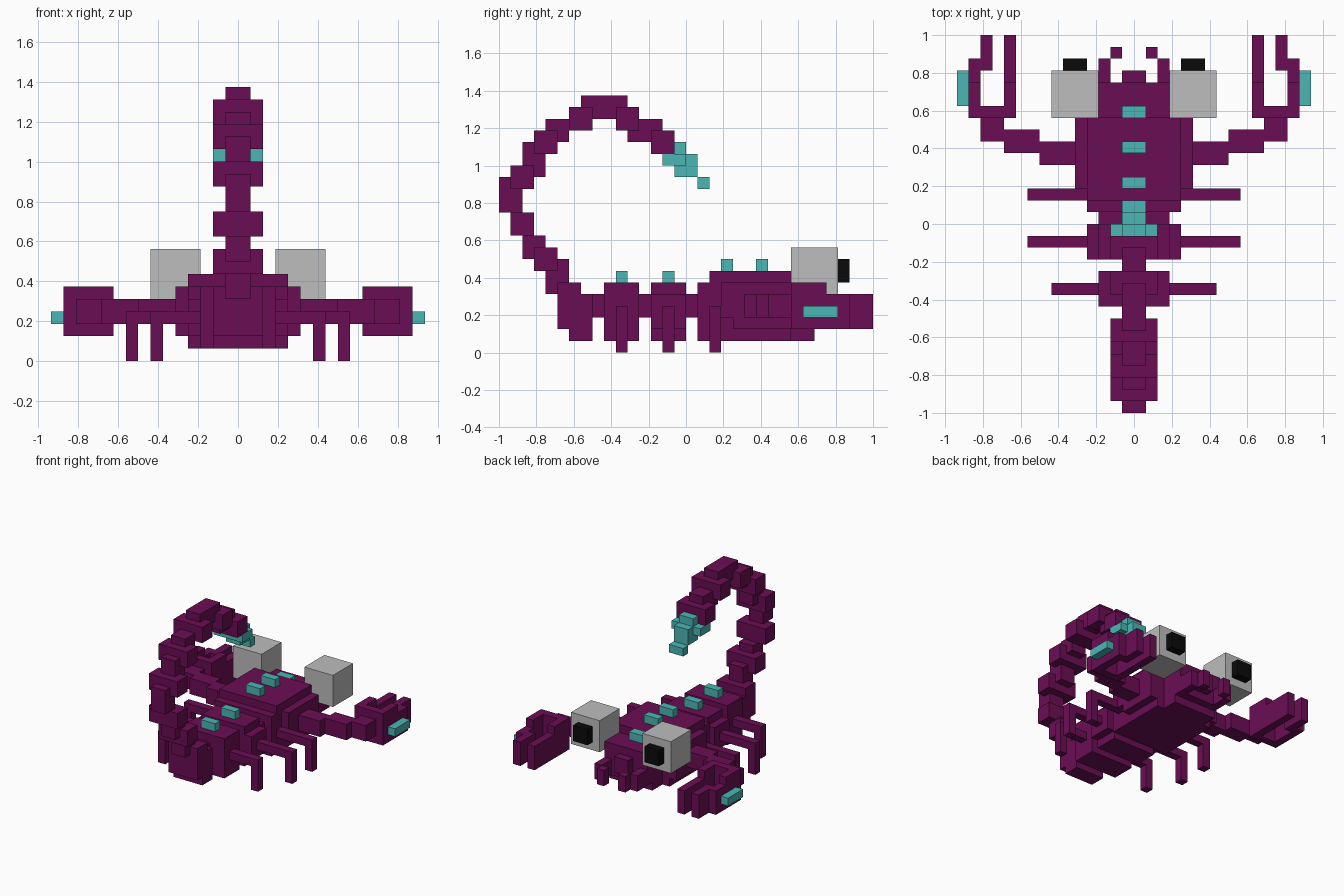
import bpy
import bmesh
from mathutils import Vector

default_cube = bpy.data.objects.get("Cube")
if default_cube:
    bpy.data.objects.remove(default_cube, do_unlink=True)

CELL = 1 / 16  # edge of one block cell


def make_material(name, color):
    material = bpy.data.materials.new(name)
    material.use_nodes = True
    material.diffuse_color = color
    shader = material.node_tree.nodes["Principled BSDF"]
    shader.inputs["Base Color"].default_value = color
    return material


shell = make_material("purple shell", (0.147, 0.004, 0.089, 1))
accent = make_material("teal accent", (0.07, 0.47, 0.46, 1))
eyeball = make_material("grey eyeball", (0.51, 0.51, 0.51, 1))
black = make_material("black pupil", (0.003, 0.003, 0.003, 1))


def block(name, material, across, along, up):
    """Cuboid from three (low, high) ranges in cells."""
    ranges = (across, along, up)
    low = Vector([r[0] for r in ranges]) * CELL
    high = Vector([r[1] for r in ranges]) * CELL
    mesh = bpy.data.meshes.new(name)
    bm = bmesh.new()
    bmesh.ops.create_cube(bm, size=1)
    bmesh.ops.scale(bm, vec=high - low, verts=bm.verts)
    bm.to_mesh(mesh)
    bm.free()
    mesh.materials.append(material)
    obj = bpy.data.objects.new(name, mesh)
    obj.location = (low + high) / 2
    bpy.context.collection.objects.link(obj)
    return obj


def centred(name, material, half_width, along, up):
    return block(name, material, (-half_width, half_width), along, up)


def pair(name, material, across, along, up):
    block("left_" + name, material, across, along, up)
    block("right_" + name, material, (-across[1], -across[0]), along, up)


# Front body and head
centred("body_core", shell, 4, (1, 9), (1, 6))
centred("body_side_upper", shell, 5, (3, 9), (3, 6))
centred("body_side_lower", shell, 5, (4, 9), (2, 6))
centred("back_plate", shell, 4, (2, 9), (6, 7))
centred("head", shell, 3, (9, 12), (2, 6))
centred("chin", shell, 3, (9, 11), (1, 2))
centred("snout", shell, 1, (12, 13), (3, 5))

# Rear body segments and the links between them
centred("front_link", shell, 3, (0, 1), (3, 5))
centred("middle_segment", shell, 3, (-3, 0), (1, 6))
centred("middle_segment_sides", shell, 4, (-3, 0), (2, 5))
centred("middle_link", shell, 1, (-4, -3), (3, 5))
centred("rear_segment", shell, 3, (-7, -4), (1, 6))
centred("rear_link", shell, 1, (-8, -7), (3, 5))

# Mouth pincers
pair("mandible", shell, (2, 3), (9, 14), (2, 4))
pair("mandible_tip", shell, (1, 2), (14, 15), (2, 4))

# Eyes
pair("eye", eyeball, (3, 7), (9, 13), (5, 9))
pair("pupil", black, (4, 6), (13, 14), (6, 8))

# Arms and claws
pair("upper_arm", shell, (5, 8), (5, 7), (3, 5))
pair("forearm", shell, (8, 11), (6, 8), (3, 5))
pair("wrist", shell, (11, 13), (7, 9), (3, 5))
pair("claw_palm", shell, (10, 14), (9, 10), (2, 6))
pair("inner_finger", shell, (10, 11), (10, 12), (2, 6))
pair("inner_finger_tip", shell, (10, 11), (12, 16), (2, 5))
pair("outer_finger", shell, (13, 14), (10, 12), (2, 6))
pair("outer_finger_end", shell, (13, 14), (12, 14), (2, 5))
pair("outer_finger_tip", shell, (12, 13), (13, 16), (2, 5))
pair("claw_stud", accent, (14, 15), (10, 13), (3, 4))

# Walking legs
for leg, start, reach in (("front", 2, 9), ("middle", -2, 9), ("rear", -6, 7)):
    depth = (start, start + 1)
    pair(leg + "_thigh", shell, (2, reach), depth, (3, 4))
    pair(leg + "_shin", shell, (reach - 1, reach), depth, (0, 4))

# Studs along the back
for number, (start, base) in enumerate(((9, 6), (6, 7), (3, 7), (-2, 6), (-6, 6))):
    centred(f"back_stud_{number}", accent, 1, (start, start + 1), (base, base + 1))

# Tail arch, alternating wide and narrow joints
tail_joints = (
    (2, (-10, -8), (1, 5)),
    (2, (-11, -9), (2, 6)),
    (1, (-12, -10), (5, 8)),
    (2, (-13, -11), (7, 9)),
    (1, (-14, -12), (8, 10)),
    (2, (-15, -13), (10, 12)),
    (1, (-16, -14), (12, 15)),
    (2, (-15, -13), (14, 16)),
    (1, (-14, -12), (15, 18)),
    (2, (-13, -11), (17, 19)),
    (1, (-12, -10), (18, 20)),
    (2, (-10, -8), (19, 21)),
    (1, (-9, -5), (20, 22)),
    (2, (-6, -4), (19, 21)),
    (1, (-5, -2), (18, 20)),
    (2, (-3, -1), (17, 19)),
)
for number, (half_width, along, up) in enumerate(tail_joints):
    centred(f"tail_joint_{number}", shell, half_width, along, up)

# Stinger
centred("stinger_collar", accent, 2, (-2, 0), (16, 17))
centred("stinger_root", accent, 1, (-1, 0), (16, 18))
centred("stinger_middle", accent, 1, (-1, 1), (15, 17))
centred("stinger_tip", accent, 1, (1, 2), (14, 15))
